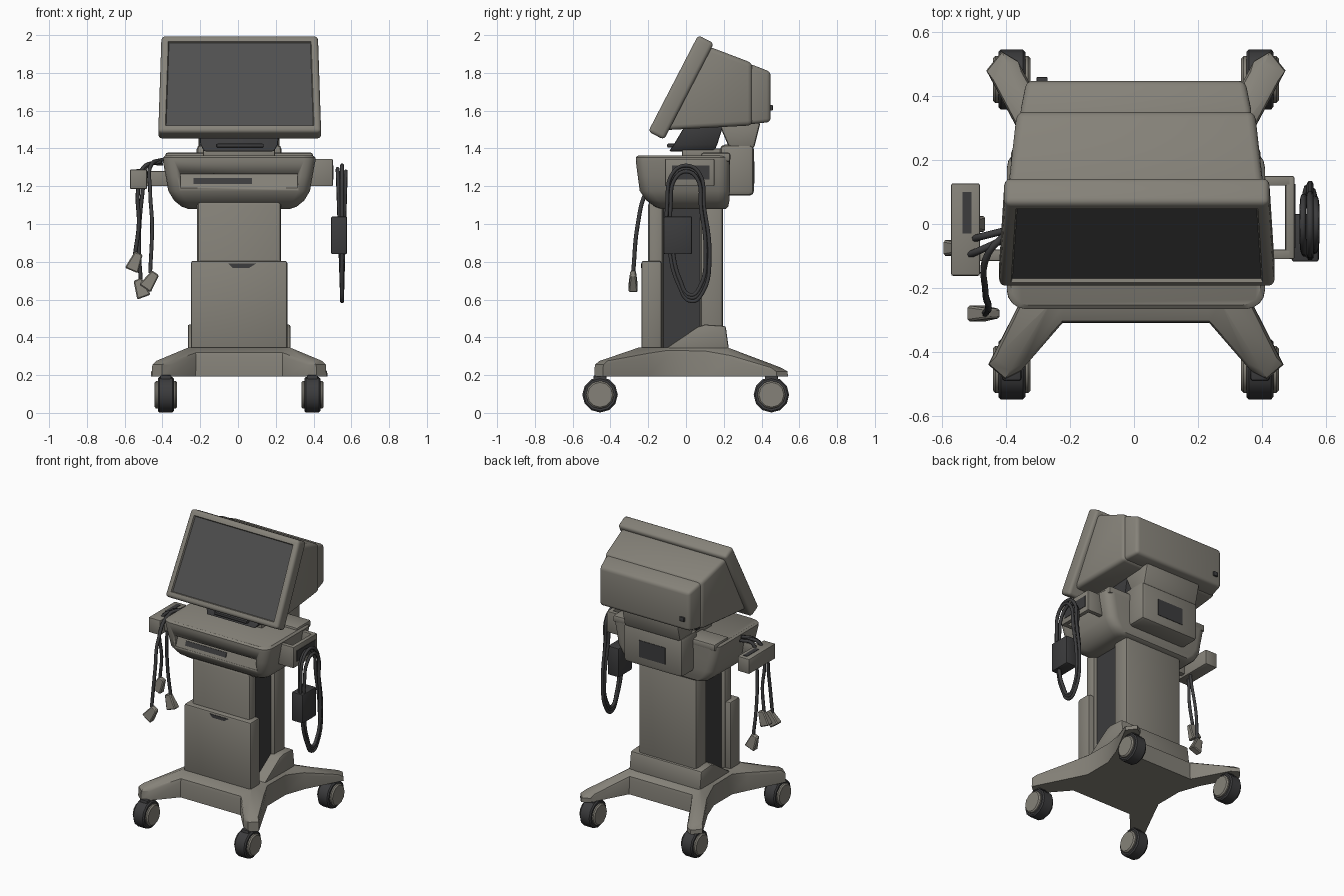
import bpy, bmesh, math
from mathutils import Vector, Matrix

if "Cube" in bpy.data.objects:
    bpy.data.objects.remove(bpy.data.objects["Cube"])

CX = 0.006  # the body sits a hair right of centre


def material(name, rgb):
    m = bpy.data.materials.new(name)
    m.diffuse_color = (*rgb, 1)
    m.use_nodes = True
    m.node_tree.nodes["Principled BSDF"].inputs["Base Color"].default_value = m.diffuse_color
    return m


BODY = material("warm grey plastic", (0.235, 0.222, 0.190))
SCREEN = material("screen grey", (0.080, 0.080, 0.080))
DARK = material("dark rubber", (0.045, 0.045, 0.047))


def finish(name, bm, mats, bevel=0, seg=2):
    bmesh.ops.recalc_face_normals(bm, faces=bm.faces)
    if bevel:
        edges = [e for e in bm.edges if e.calc_face_angle(0) > math.radians(32)]
        bmesh.ops.bevel(bm, geom=edges, offset=bevel, segments=seg, profile=0.5,
                        affect='EDGES', clamp_overlap=True)
    for f in bm.faces:
        f.smooth = True
    me = bpy.data.meshes.new(name)
    bm.to_mesh(me)
    bm.free()
    me.set_sharp_from_angle(angle=math.radians(35))
    for m in mats:
        me.materials.append(m)
    ob = bpy.data.objects.new(name, me)
    bpy.context.collection.objects.link(ob)
    return ob


def box(name, x, y, z, mat=BODY, bevel=0.012, tilt=0):
    """Box from (min, max) ranges, tilted about x through its centre."""
    bm = bmesh.new()
    bmesh.ops.create_cube(bm, size=1)
    size = [b - a for a, b in (x, y, z)]
    mid = [(a + b) / 2 for a, b in (x, y, z)]
    bm.transform(Matrix.Translation(mid) @ Matrix.Rotation(tilt, 4, 'X') @ Matrix.Diagonal((*size, 1)))
    return finish(name, bm, [mat], bevel)


def skin(name, rings, mat=BODY, bevel=0, seg=2):
    """Closed skin over rings that all have the same point count."""
    bm = bmesh.new()
    vs = [[bm.verts.new(p) for p in r] for r in rings]
    n = len(rings[0])
    for a, b in zip(vs, vs[1:]):
        for i in range(n):
            bm.faces.new((a[i], a[(i + 1) % n], b[(i + 1) % n], b[i]))
    bm.faces.new(vs[0])
    bm.faces.new(vs[-1][::-1])
    return finish(name, bm, [mat], bevel, seg)


def extrude_x(name, profile, hw, mat=BODY, bevel=0.01):
    return skin(name, [[(CX + s * hw, y, z) for y, z in profile] for s in (-1, 1)], mat, bevel)


def rounded(hw, y0, y1, z, r):
    """Rounded rectangle ring in plan."""
    pts = []
    for k, (sx, y) in enumerate(((1, y1 - r), (-1, y1 - r), (-1, y0 + r), (1, y0 + r))):
        for j in range(5):
            a = math.radians(90 * k + 22.5 * j)
            pts.append((CX + sx * (hw - r) + r * math.cos(a), y + r * math.sin(a), z))
    return pts


def cable(name, pts, r=0.011, cyclic=False):
    cu = bpy.data.curves.new(name, 'CURVE')
    cu.dimensions = '3D'
    cu.bevel_depth, cu.bevel_resolution, cu.resolution_u = r, 1, 6
    cu.use_fill_caps = True
    sp = cu.splines.new('BEZIER')
    sp.bezier_points.add(len(pts) - 1)
    for b, p in zip(sp.bezier_points, pts):
        b.co = p
        b.handle_left_type = b.handle_right_type = 'AUTO'
    sp.use_cyclic_u = cyclic
    cu.materials.append(DARK)
    ob = bpy.data.objects.new(name, cu)
    bpy.context.collection.objects.link(ob)


# Wheeled base: outline lofted up to the column foot
half = [(0.23, -0.31), (0.36, -0.46), (0.41, -0.485), (0.462, -0.44), (0.34, -0.2), (0.29, -0.1),
        (0.29, 0.1), (0.34, 0.24), (0.468, 0.48), (0.42, 0.54), (0.37, 0.51), (0.24, 0.27)]
outline = half + [(-x, y) for x, y in reversed(half)]
low, rim, shoulder, foot = [], [], [], []
for x, y in outline:
    fx, fy = max(-0.275, min(0.275, x)), max(-0.255, min(0.225, y))
    d = math.hypot(x - fx, y - fy)
    end = 0.275 if y < 0 else 0.24
    top = 0.335 - (0.335 - end) * min(1, d / 0.2)
    low.append((CX + x, y, 0.192))
    rim.append((CX + x * 0.995, y * 0.995, top - 0.02))
    shoulder.append((CX + x + (fx - x) * 0.12, y + (fy - y) * 0.12, top))
    foot.append((CX + fx * 0.97, fy * 0.97, 0.347))
skin("wheeled_base", [low, rim, shoulder, foot])

# Casters
for sx in (-1, 1):
    for y, label in ((-0.455, "front"), (0.452, "rear")):
        side = "right" if sx > 0 else "left"
        for part, r, w, mat in (("tyre", 0.094, 0.085, DARK), ("hub", 0.074, 0.118, BODY)):
            bm = bmesh.new()
            bmesh.ops.create_cone(bm, cap_ends=True, segments=12, radius1=r, radius2=r, depth=w)
            bm.transform(Matrix.Translation((CX + sx * 0.388, y, 0.096)) @ Matrix.Rotation(math.pi / 2, 4, 'Y'))
            finish(f"{label}_{side}_caster_{part}", bm, [mat], 0.008, 1)
        x = CX + sx * 0.388
        box(f"{label}_{side}_caster_fork", (x - 0.03, x + 0.03), (y - 0.035, y + 0.035), (0.13, 0.2), DARK, 0.008)

# Column
box("column_core", (CX - 0.195, CX + 0.195), (-0.15, 0.1), (0.3, 1.1), DARK, 0)
box("column_front", (CX - 0.222, CX + 0.222), (-0.2, -0.12), (0.3, 1.12), BODY, 0.02)
box("column_front_cover", (CX - 0.255, CX + 0.255), (-0.236, -0.13), (0.33, 0.805), BODY, 0.012)
skin("cover_latch", [[(-0.05, y, 0.79), (0.095, y, 0.79), (0.06, y, 0.768), (-0.03, y, 0.768)]
                     for y in (-0.239, -0.23)], DARK)
box("column_back", (CX - 0.222, CX + 0.222), (0.075, 0.197), (0.3, 1.12), BODY, 0.02)
extrude_x("column_foot", [(-0.11, 0.34), (0.06, 0.455), (0.1, 0.468), (0.21, 0.46), (0.228, 0.33)], 0.272)

# Console with scooped front
console = skin("console", [rounded(*r) for r in (
    (0.27, -0.13, 0.21, 1.08, 0.06), (0.305, -0.165, 0.224, 1.092, 0.06), (0.345, -0.21, 0.23, 1.125, 0.06),
    (0.375, -0.245, 0.232, 1.175, 0.06), (0.388, -0.255, 0.232, 1.25, 0.06), (0.404, -0.266, 0.234, 1.335, 0.06),
    (0.403, -0.266, 0.234, 1.352, 0.06), (0.39, -0.253, 0.225, 1.363, 0.055))])
cutter = extrude_x("scoop_cutter", [(-0.32, 1.275), (-0.22, 1.265), (-0.245, 1.19), (-0.32, 1.185)], 0.31, BODY, 0)
cutter.hide_render = True
mod = console.modifiers.new("scoop", 'BOOLEAN')
mod.operation, mod.object, mod.solver = 'DIFFERENCE', cutter, 'EXACT'
bpy.context.view_layer.objects.active = console
bpy.ops.object.modifier_apply(modifier="scoop")
bpy.data.objects.remove(cutter)
box("console_slot", (-0.235, 0.075), (-0.238, -0.23), (1.21, 1.242), DARK, 0, -0.32)
box("console_top_ridge", (CX - 0.39, CX + 0.39), (0.08, 0.235), (1.33, 1.378))

# Rear box and neck
box("rear_box", (CX - 0.225, CX + 0.225), (0.18, 0.36), (1.15, 1.42), BODY, 0.025)
box("rear_box_panel", (CX - 0.1, CX + 0.1), (0.355, 0.363), (1.215, 1.33), DARK, 0)
extrude_x("rear_neck", [(0.17, 1.54), (0.23, 1.40), (0.36, 1.40), (0.395, 1.54)], 0.215, BODY, 0.015)
skin("swivel_neck", [[(CX - w, y0, z), (CX + w, y0, z), (CX + w, y1, z), (CX - w, y1, z)]
                     for z, w, y0, y1 in ((1.385, 0.185, -0.09, 0.15), (1.42, 0.205, -0.065, 0.165),
                                          (1.53, 0.215, 0.0, 0.2))], DARK, 0.008)
box("swivel_plate", (CX - 0.19, CX + 0.19), (-0.02, 0.27), (1.35, 1.4), BODY, 0.008)
box("swivel_front_ledge", (CX - 0.12, CX + 0.13), (-0.1, 0.0), (1.405, 1.425), DARK, 0.006)

# Monitor bezel with inset screen
TILT = -math.radians(27.4)
bm = bmesh.new()
bmesh.ops.create_cube(bm, size=1)
bm.transform(Matrix.Diagonal((0.85, 0.094, 0.575, 1)))
for v in bm.verts:
    v.co.x *= 0.975 if v.co.z > 0 else 1.015
bmesh.ops.bevel(bm, geom=bm.edges[:], offset=0.02, segments=3, profile=0.5, affect='EDGES')
front = min(bm.faces, key=lambda f: f.calc_center_median().y)
bmesh.ops.inset_region(bm, faces=[front], thickness=0.024)
bmesh.ops.inset_region(bm, faces=[front], thickness=0.006, depth=-0.012)
front.material_index = 1
bm.transform(Matrix.Translation((0.009, -0.026, 1.723)) @ Matrix.Rotation(TILT, 4, 'X'))
finish("monitor_bezel", bm, [BODY, SCREEN])


# Monitor housing
def slab(w, yb, zb, yt, zt):
    return [(CX - w, yb, zb), (CX + w, yb, zb), (CX + w, yt, zt), (CX - w, yt, zt)]


skin("monitor_housing", [slab(0.4, -0.11, 1.497, 0.12, 1.94), slab(0.372, 0.352, 1.522, 0.352, 1.852)], BODY, 0.025, 3)
skin("monitor_back_cover", [slab(0.362, 0.3, 1.53, 0.3, 1.85), slab(0.36, 0.36, 1.53, 0.36, 1.84),
                            slab(0.342, 0.448, 1.54, 0.448, 1.805)], BODY, 0.02, 3)
box("back_cover_clip", (-0.305, -0.27), (0.43, 0.46), (1.6, 1.63), DARK, 0.004)

# Right bracket: two arms and an outer plate with a dark window
for n, y in (("front", -0.095), ("rear", 0.135)):
    box(f"right_bracket_{n}_arm", (0.37, 0.49), (y - 0.015, y + 0.015), (1.2, 1.345), BODY, 0.004)
box("right_bracket_plate", (0.473, 0.502), (-0.11, 0.15), (1.2, 1.345), BODY, 0.006)
box("right_bracket_window", (0.495, 0.505), (-0.075, 0.125), (1.235, 1.31), DARK, 0)

# Right coiled cables and their block
path = [(-0.10, 1.12), (-0.07, 1.27), (0.0, 1.31), (0.07, 1.27), (0.095, 1.1), (0.125, 0.85),
        (0.09, 0.64), (0.03, 0.59), (-0.04, 0.68), (-0.09, 0.88)]
for i, (s, bow) in enumerate(((1.0, 0.0), (0.82, 0.018), (0.9, -0.022))):
    loop = [(0.551 + bow * max(0, z - 0.6) * 1.5, 0.005 + (y - 0.005) * s, 0.96 + (z - 0.96) * (1 - (1 - s) * 0.5))
            for y, z in path]
    cable(f"right_cable_loop_{i + 1}", loop, 0.011, True)
box("cable_block", (0.493, 0.578), (-0.118, 0.032), (0.84, 1.04), DARK, 0.008)

# Left holder
box("left_holder", (-0.572, -0.482), (-0.162, 0.127), (1.185, 1.288), BODY, 0.006)
box("left_holder_slot", (-0.537, -0.508), (-0.03, 0.1), (1.284, 1.291), DARK, 0)
box("left_holder_arm", (-0.5, -0.36), (-0.115, -0.08), (1.2, 1.28), BODY, 0.004)

# Left hanging cables with plugs
leads = [
    [(-0.41, -0.05, 1.33), (-0.5, -0.09, 1.3), (-0.53, -0.1, 1.17), (-0.525, -0.085, 1.0), (-0.545, -0.075, 0.84)],
    [(-0.40, -0.02, 1.32), (-0.48, -0.04, 1.31), (-0.505, -0.05, 1.17), (-0.525, -0.02, 0.9), (-0.515, 0.0, 0.7)],
    [(-0.40, -0.03, 1.34), (-0.455, -0.09, 1.32), (-0.465, -0.21, 1.17), (-0.455, -0.255, 1.0), (-0.465, -0.28, 0.74)]]
for i, (pts, lean) in enumerate(zip(leads, (0.4, -0.35, 0.6))):
    cable(f"left_cable_{i + 1}", pts)
    bm = bmesh.new()
    bmesh.ops.create_cube(bm, size=1)
    for v in bm.verts:
        if v.co.z > 0:
            v.co.x *= 0.6
            v.co.y *= 0.6
    end = Vector(pts[-1]) + Vector((0, 0, -0.04))
    bm.transform(Matrix.Translation(end) @ Matrix.Rotation(lean, 4, 'Y') @ Matrix.Diagonal((0.075, 0.05, 0.1, 1)))
    finish(f"left_plug_{i + 1}", bm, [BODY], 0.006, 1)
